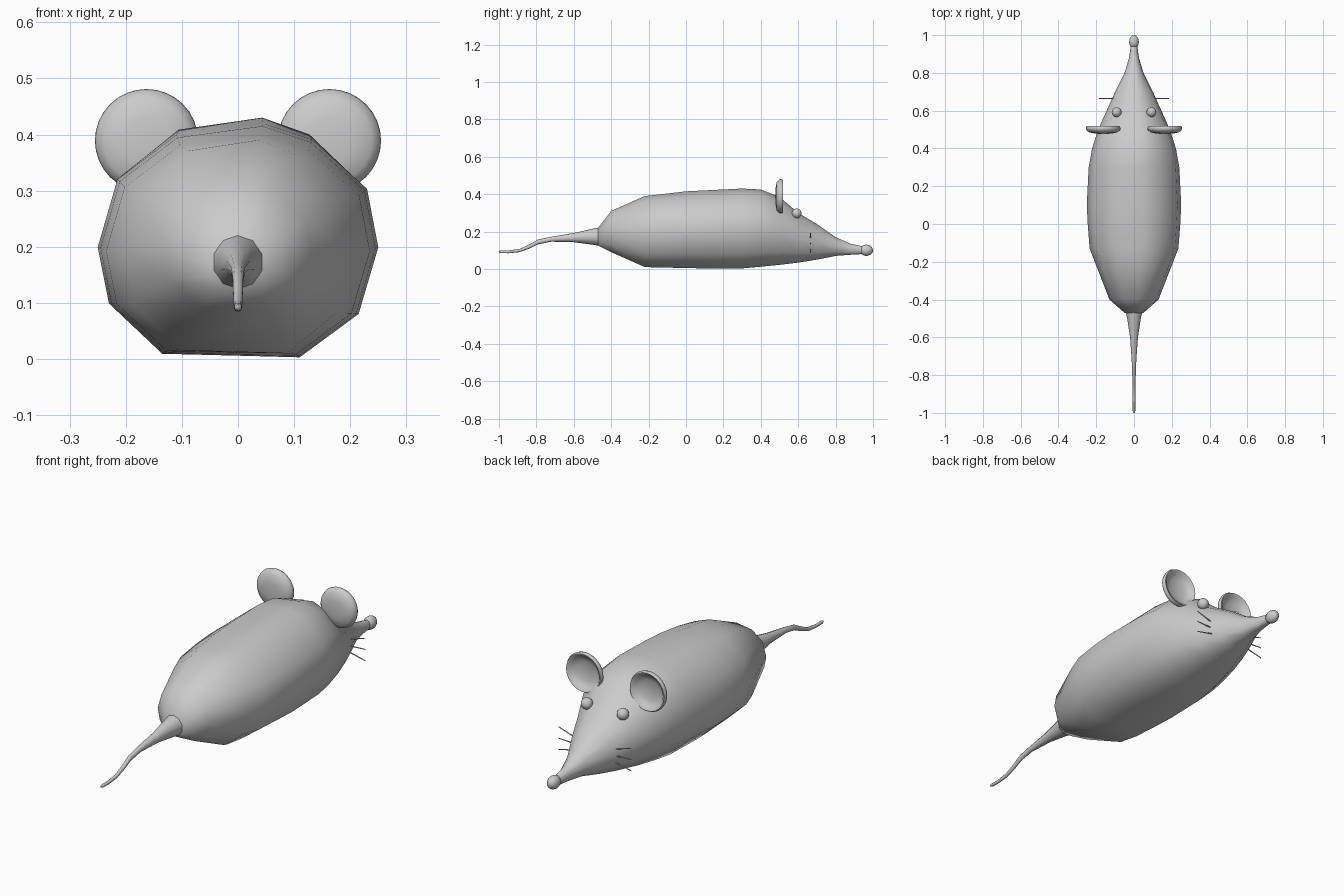
import bpy, bmesh, math
from mathutils import Vector

if "Cube" in bpy.data.objects:
    bpy.data.objects.remove(bpy.data.objects["Cube"])

fur = bpy.data.materials.new("plain grey")
fur.diffuse_color = (0.6, 0.6, 0.6, 1)
fur.use_nodes = True
fur.node_tree.nodes["Principled BSDF"].inputs["Base Color"].default_value = fur.diffuse_color


def finish(bm, name, angle=70):
    bmesh.ops.recalc_face_normals(bm, faces=bm.faces)
    me = bpy.data.meshes.new(name)
    bm.to_mesh(me)
    bm.free()
    ob = bpy.data.objects.new(name, me)
    bpy.context.collection.objects.link(ob)
    me.materials.append(fur)
    bpy.ops.object.select_all(action='DESELECT')
    ob.select_set(True)
    bpy.context.view_layer.objects.active = ob
    bpy.ops.object.shade_smooth_by_angle(angle=math.radians(angle))
    return ob


def loft(name, rings, section):
    """Skin a unit section through rings of (y, bottom, top, half width)."""
    bm = bmesh.new()
    loops = []
    for y, lo, hi, w in rings:
        loops.append([bm.verts.new((x * w, y, (lo + hi) / 2 + z * (hi - lo) / 2))
                      for x, z in section])
    n = len(section)
    for a, b in zip(loops, loops[1:]):
        for i in range(n):
            bm.faces.new((a[i], a[(i + 1) % n], b[(i + 1) % n], b[i]))
    bm.faces.new(loops[0])
    bm.faces.new(loops[-1])
    return finish(bm, name)


def ball(name, loc, size):
    bm = bmesh.new()
    bmesh.ops.create_uvsphere(bm, u_segments=16, v_segments=10, radius=1)
    for v in bm.verts:
        v.co = Vector(loc) + Vector(v.co[i] * size[i] for i in range(3))
    return finish(bm, name)


# Body and head: slightly uneven eleven-sided section
section = [(0.18, 1), (0.53, .86), (0.92, .44), (1, -.06), (.86, -.63), (.44, -1),
           (-.54, -.97), (-.92, -.54), (-1, -.06), (-.86, .52), (-.44, .9)]
loft("body", [
    (-.47, .125, .22, .05), (-.40, .09, .31, .13), (-.22, .01, .39, .20),
    (-.13, .008, .40, .235), (0, .005, .415, .245), (.1, .003, .42, .25),
    (.3, .003, .43, .24), (.4, .012, .425, .222), (.5, .022, .385, .19),
    (.6, .034, .30, .145), (.7, .05, .24, .10), (.8, .07, .17, .05),
    (.88, .076, .135, .026), (.95, .08, .12, .016)], section)

# Tail
pent = [(math.sin(a * math.tau / 10), math.cos(a * math.tau / 10)) for a in range(10)]
loft("tail", [
    (-.44, .12, .225, .052), (-.5, .13, .215, .038), (-.6, .143, .192, .022),
    (-.72, .146, .172, .013), (-.79, .132, .158, .010), (-.84, .108, .13, .009),
    (-.89, .09, .107, .008), (-.95, .084, .099, .007), (-.99, .085, .1, .007),
    (-1, .089, .097, .003)], pent)

# Nose
ball("nose", (0, .964, .1), (.026, .036, .03))

# Ears: thin cups open towards the nose
ear_profile = [(0, .477), (.04, .478), (.075, .485), (.089, .497), (.092, .508),
               (.087, .518), (.080, .516), (.070, .503), (.045, .493), (0, .490)]
for side, s in (("left", -1), ("right", 1)):
    bm = bmesh.new()
    vs = [bm.verts.new((r, y, 0)) for r, y in ear_profile]
    es = [bm.edges.new(p) for p in zip(vs, vs[1:])]
    bmesh.ops.spin(bm, geom=vs + es, cent=(0, 0, 0), axis=(0, 1, 0),
                   angle=math.tau, steps=32)
    bmesh.ops.remove_doubles(bm, verts=bm.verts, dist=.0005)
    bmesh.ops.translate(bm, vec=(s * .163, 0, .389), verts=bm.verts)
    finish(bm, side + "_ear")

    # Eyes
    ball(side + "_eye", (s * .092, .592, .297), (.026, .026, .026))

    # Whiskers: three thin fanned rods
    for i, (z0, z1) in enumerate(((.16, .192), (.135, .14), (.11, .088))):
        a, b = Vector((s * .085, .665, z0)), Vector((s * .185, .665, z1))
        bm = bmesh.new()
        bmesh.ops.create_cone(bm, cap_ends=True, segments=8, radius1=.003,
                              radius2=.002, depth=(b - a).length)
        rot = (b - a).to_track_quat('Z', 'Y')
        for v in bm.verts:
            v.co = rot @ v.co + (a + b) / 2
        finish(bm, f"{side}_whisker_{i + 1}")
